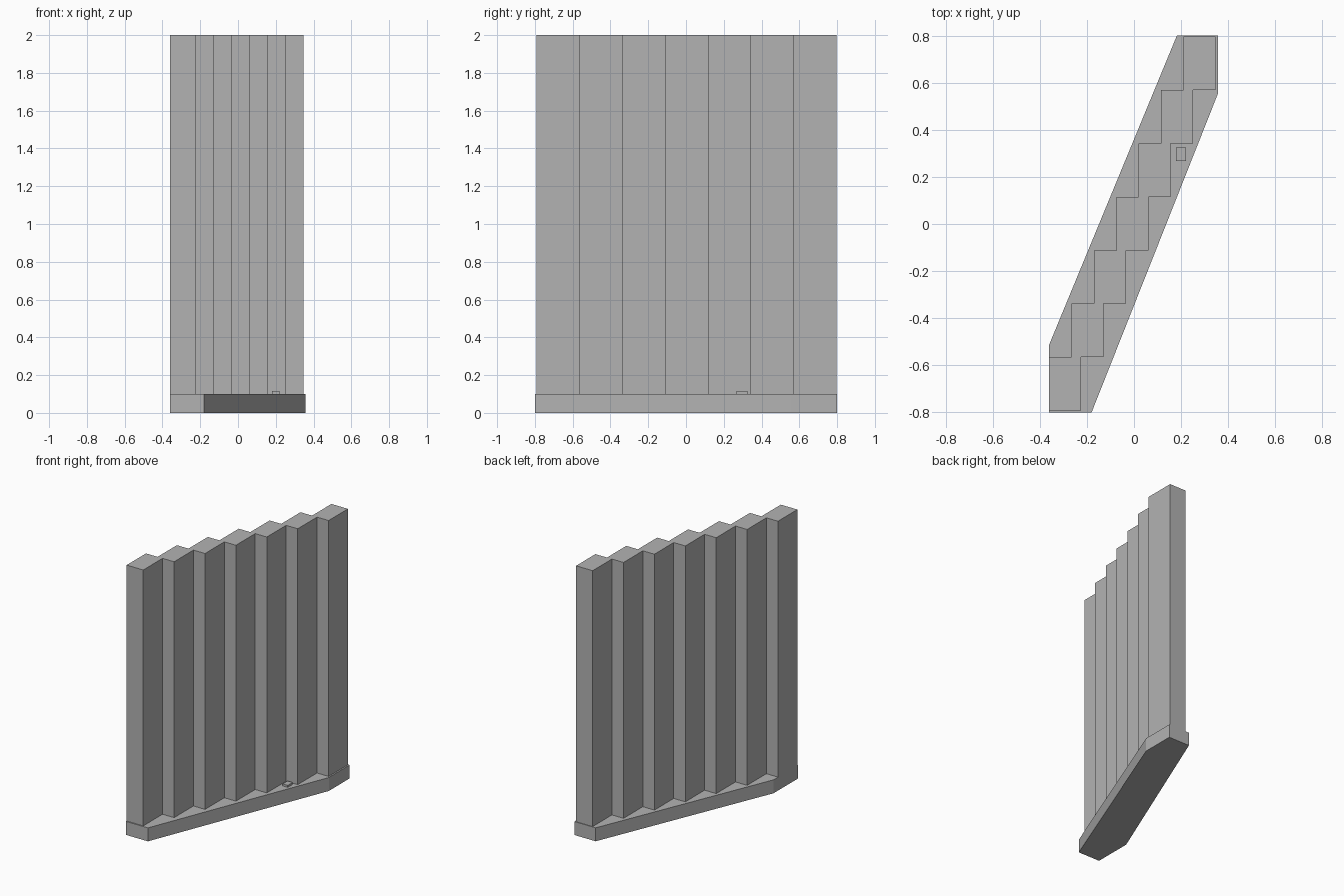
import bpy
import bmesh

cube = bpy.data.objects.get("Cube")
if cube:
    bpy.data.objects.remove(cube, do_unlink=True)

grey = bpy.data.materials.new("light grey")
grey.use_nodes = True
colour = (0.45, 0.45, 0.45, 1)
grey.diffuse_color = colour
grey.node_tree.nodes["Principled BSDF"].inputs["Base Color"].default_value = colour


def prism(name, outline, bottom, top):
    """Extrude a flat outline (counter-clockwise) from bottom to top."""
    bm = bmesh.new()
    face = bm.faces.new([bm.verts.new((x, y, bottom)) for x, y in outline])
    ext = bmesh.ops.extrude_face_region(bm, geom=[face])
    verts = [g for g in ext["geom"] if isinstance(g, bmesh.types.BMVert)]
    bmesh.ops.translate(bm, verts=verts, vec=(0, 0, top - bottom))
    bmesh.ops.recalc_face_normals(bm, faces=bm.faces)
    mesh = bpy.data.meshes.new(name)
    bm.to_mesh(mesh)
    bm.free()
    mesh.materials.append(grey)
    obj = bpy.data.objects.new(name, mesh)
    bpy.context.collection.objects.link(obj)
    return obj


# Slanted plinth with clipped ends
prism("plinth", [(-0.36, -0.8), (-0.18, -0.8), (0.357, 0.555),
                 (0.357, 0.8), (0.182, 0.8), (-0.36, -0.512)], 0, 0.1)

# Staggered slab: one stepped outline, walked up the right and down the left
count, width = 7, 0.136
x0, y0, dx, dy = -0.36, -0.792, 0.095, 0.2268
left = []
for i in range(count):
    x, y = x0 + i * dx, y0 + i * dy
    left += [(x, y), (x, y + dy)]
right = [(x + width, y) for x, y in left]
prism("stepped_slab", right + left[::-1], 0.1, 2.0)

# Small block resting on the plinth
prism("small_block", [(0.179, 0.268), (0.221, 0.268),
                      (0.221, 0.325), (0.179, 0.325)], 0.1, 0.115)
